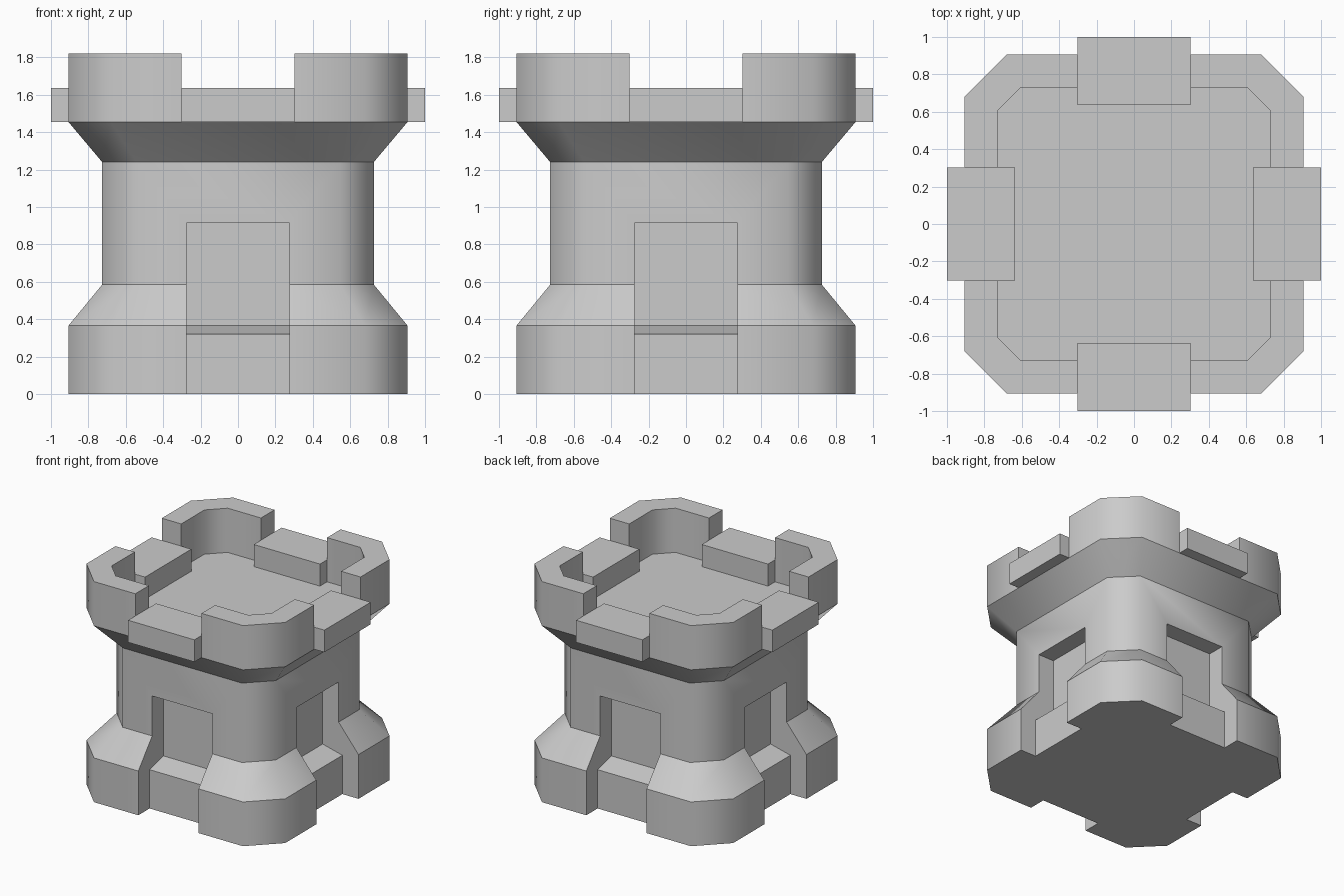
import bpy, bmesh, math
from mathutils import Matrix, Vector

if "Cube" in bpy.data.objects:
    bpy.data.objects.remove(bpy.data.objects["Cube"])


def make_object(name, bm):
    bmesh.ops.recalc_face_normals(bm, faces=bm.faces)
    mesh = bpy.data.meshes.new(name)
    bm.to_mesh(mesh)
    bm.free()
    obj = bpy.data.objects.new(name, mesh)
    bpy.context.collection.objects.link(obj)
    return obj


def loft(bm, rings):
    """Skin a stack of closed rings and cap both ends."""
    loops = [[bm.verts.new(p) for p in ring] for ring in rings]
    n = len(loops[0])
    for low, high in zip(loops, loops[1:]):
        for i in range(n):
            j = (i + 1) % n
            bm.faces.new((low[i], low[j], high[j], high[i]))
    bm.faces.new(loops[0][::-1])
    bm.faces.new(loops[-1])


def turned(ring, quarter):
    rot = Matrix.Rotation(quarter * math.pi / 2, 3, 'Z')
    return [rot @ Vector(p) for p in ring]


def soften_corners(obj):
    """Smooth the chamfered corners, keep level edges and steep folds sharp."""
    bm = bmesh.new()
    bm.from_mesh(obj.data)
    for f in bm.faces:
        f.smooth = True
    for e in bm.edges:
        level = abs(e.verts[0].co.z - e.verts[1].co.z) < 0.001
        e.smooth = not level and e.calc_face_angle(math.pi) < math.radians(50)
    bm.to_mesh(obj.data)
    bm.free()


# Tower body: chamfered square with flared foot and head
def octagon(z, h, c):
    return [(c, -h, z), (h, -c, z), (h, c, z), (c, h, z),
            (-c, h, z), (-h, c, z), (-h, -c, z), (-c, -h, z)]


levels = [(0, .907, .68), (.365, .907, .68), (.585, .726, .544),
          (1.24, .726, .544), (1.455, .907, .68)]
bm = bmesh.new()
loft(bm, [octagon(*lv) for lv in levels])
tower = make_object("tower_body", bm)

# Niche on each side, cut through the foot with a sloped sill
niche = [(-1.2, -.1), (-.76, -.1), (-.76, .32), (-.58, .365),
         (-.58, .915), (-1.2, .915)]
bm = bmesh.new()
for q in range(4):
    loft(bm, [turned([(x, y, z) for y, z in niche], q) for x in (-.275, .275)])
cutter = make_object("niche_cutter", bm)
cutter.hide_render = True
cut = tower.modifiers.new("niches", 'BOOLEAN')
cut.operation = 'DIFFERENCE'
cut.solver = 'EXACT'
cut.object = cutter
graph = bpy.context.evaluated_depsgraph_get()
tower.data = bpy.data.meshes.new_from_object(tower.evaluated_get(graph))
tower.modifiers.clear()
bpy.data.objects.remove(cutter)
soften_corners(tower)

# Corner battlements: L-shaped walls following the chamfer
wall = [(.302, .907), (.302, .73), (.605, .73), (.73, .605),
        (.73, .302), (.907, .302), (.907, .68), (.68, .907)]
bm = bmesh.new()
for q in range(4):
    loft(bm, [turned([(x, y, z) for x, y in wall], q) for z in (1.455, 1.82)])
soften_corners(make_object("corner_battlements", bm))

# Low overhanging blocks between the corners
block = [(-.302, -1), (.302, -1), (.302, -.637), (-.302, -.637)]
bm = bmesh.new()
for q in range(4):
    loft(bm, [turned([(x, y, z) for x, y in block], q) for z in (1.455, 1.637)])
make_object("side_blocks", bm)
